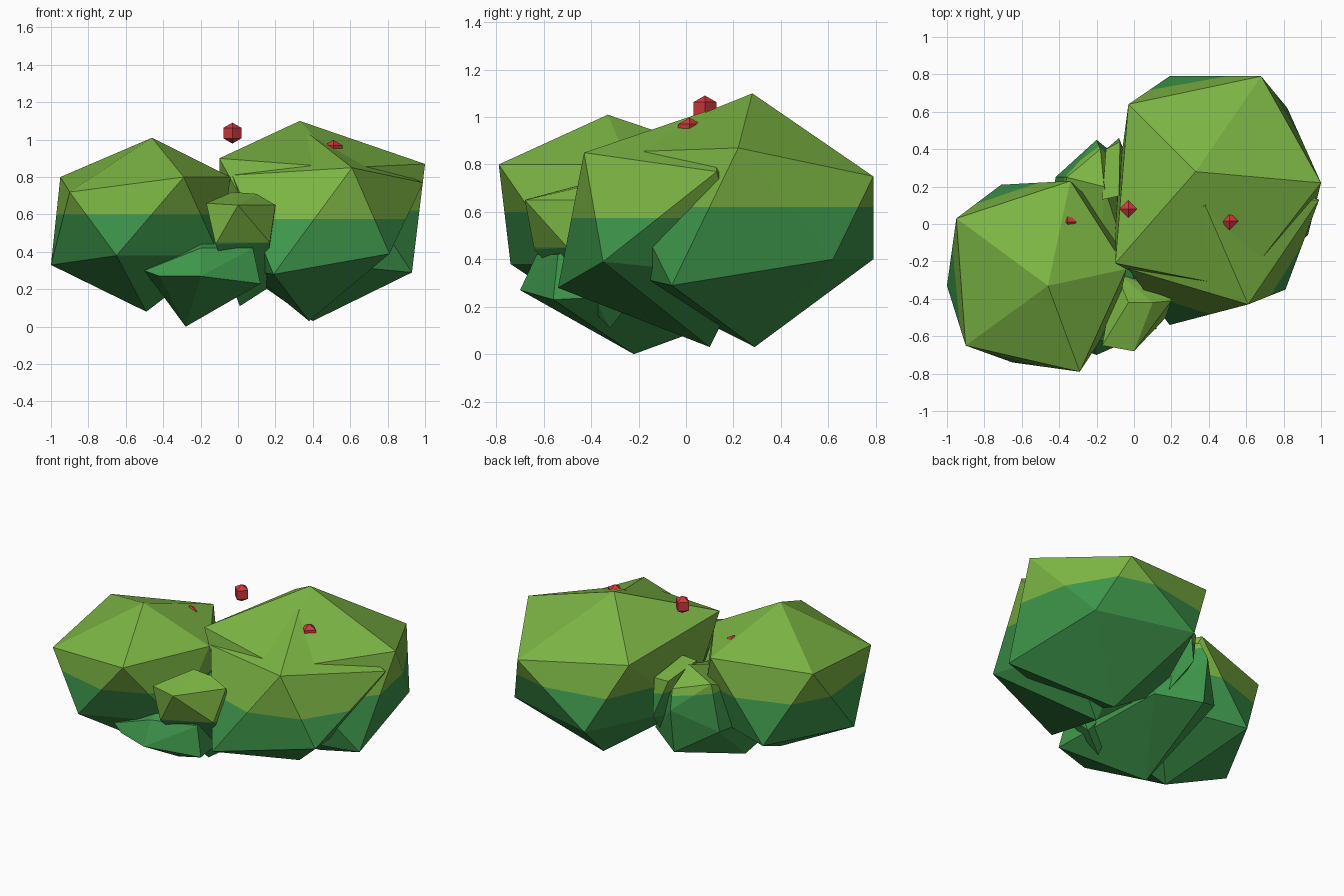
import bpy, bmesh
from mathutils import Vector


def material(name, rgb):
    m = bpy.data.materials.new(name)
    lin = [(c / 255 / 12.92) if c < 11 else ((c / 255 + 0.055) / 1.055) ** 2.4 for c in rgb]
    m.diffuse_color = (*lin, 1)
    return m


LOWER = material("deep green", (62, 150, 75))
UPPER = material("light green", (124, 181, 68))
RED = material("berry red", (212, 58, 62))


def finish(bm, name, mats):
    me = bpy.data.meshes.new(name)
    bmesh.ops.recalc_face_normals(bm, faces=bm.faces[:])
    bm.to_mesh(me)
    bm.free()
    for m in mats:
        me.materials.append(m)
    ob = bpy.data.objects.new(name, me)
    bpy.context.collection.objects.link(ob)
    return ob


def clump(name, split, points):
    """Faceted leaf clump: hull of a jittered ball, cut into two colours by height."""
    bm = bmesh.new()
    for p in points:
        bm.verts.new(p)
    bmesh.ops.convex_hull(bm, input=bm.verts[:])
    junk = [v for v in bm.verts if not v.link_faces]
    bmesh.ops.delete(bm, geom=junk, context='VERTS')
    bmesh.ops.bisect_plane(bm, geom=bm.verts[:] + bm.edges[:] + bm.faces[:],
                           plane_co=(0, 0, split), plane_no=(0, 0, 1))
    for f in bm.faces:
        f.material_index = int(f.calc_center_median().z > split)
    return finish(bm, name, (LOWER, UPPER))


# large clump at the back right
clump("right_back_clump", 0.62, [
    (0.33, 0.28, 1.10),
    (-0.03, 0.64, 0.845), (0.68, 0.79, 0.75), (1.0, 0.22, 0.87), (0.56, -0.34, 0.85), (-0.10, -0.21, 0.90),
    (0.19, 0.79, 0.40), (0.82, 0.62, 0.40), (0.93, -0.06, 0.29), (0.2, -0.36, 0.36), (-0.10, 0.12, 0.38),
    (0.40, 0.29, 0.03)])

# clump in front of it, poking out at the right
clump("right_front_clump", 0.575, [
    (0.38, 0.10, 1.03),
    (0.61, -0.43, 0.85), (0.99, 0.13, 0.77), (-0.03, -0.24, 0.81), (0.2, 0.4, 0.7),
    (0.81, -0.35, 0.39), (0.19, -0.54, 0.28), (0.7, 0.25, 0.33), (0.05, 0.05, 0.3),
    (0.38, 0.10, 0.03)])

# large clump at the front left
clump("left_clump", 0.6, [
    (-0.46, -0.33, 1.01),
    (-0.95, 0.03, 0.80), (-0.34, 0.23, 0.82), (-0.04, -0.24, 0.80), (-0.29, -0.79, 0.80), (-0.90, -0.65, 0.72),
    (-1.0, -0.33, 0.33), (-0.65, -0.74, 0.38), (-0.71, 0.21, 0.33), (-0.15, 0.05, 0.36), (-0.1, -0.5, 0.38),
    (-0.49, -0.29, 0.08)])

# low clump running through the middle
clump("middle_clump", 0.6, [
    (-0.16, 0.2, 0.72), (-0.18, 0.40, 0.64), (-0.36, 0.25, 0.66),
    (-0.20, 0.45, 0.52), (-0.20, 0.41, 0.23), (-0.42, 0.25, 0.36), (0.05, 0.25, 0.27),
    (-0.50, -0.58, 0.30), (-0.42, -0.62, 0.27), (-0.20, -0.70, 0.27), (0.12, -0.56, 0.23),
    (-0.20, -0.63, 0.42), (0.08, -0.54, 0.42),
    (-0.28, -0.22, 0.0)])

# sliver of leaves tucked against the back right clump
clump("back_sliver", 0.6, [
    (-0.17, 0.13, 0.72), (-0.08, 0.15, 0.74), (-0.15, 0.40, 0.68), (-0.075, 0.44, 0.70),
    (-0.08, 0.46, 0.45), (-0.02, 0.3, 0.3), (-0.15, 0.2, 0.4)])

# small clump between the two big ones at the front
clump("small_front_clump", 0.45, [
    (-0.03, -0.42, 0.72), (0.10, -0.42, 0.71),
    (0.0, -0.68, 0.65), (-0.17, -0.65, 0.66), (0.20, -0.41, 0.65),
    (-0.12, -0.64, 0.44), (0.17, -0.50, 0.45), (-0.1, -0.25, 0.5),
    (0.15, -0.25, 0.2), (0.01, -0.32, 0.11)])

# berries: four-sided balls with two rings
for i, (loc, r) in enumerate([((-0.03, 0.08, 1.035), 0.056),
                              ((0.51, 0.015, 0.942), 0.056),
                              ((-0.355, 0.01, 0.835), 0.056)]):
    bm = bmesh.new()
    bmesh.ops.create_uvsphere(bm, u_segments=4, v_segments=3, radius=r)
    bmesh.ops.translate(bm, verts=bm.verts[:], vec=Vector(loc))
    finish(bm, f"berry_{i + 1}", (RED,))
